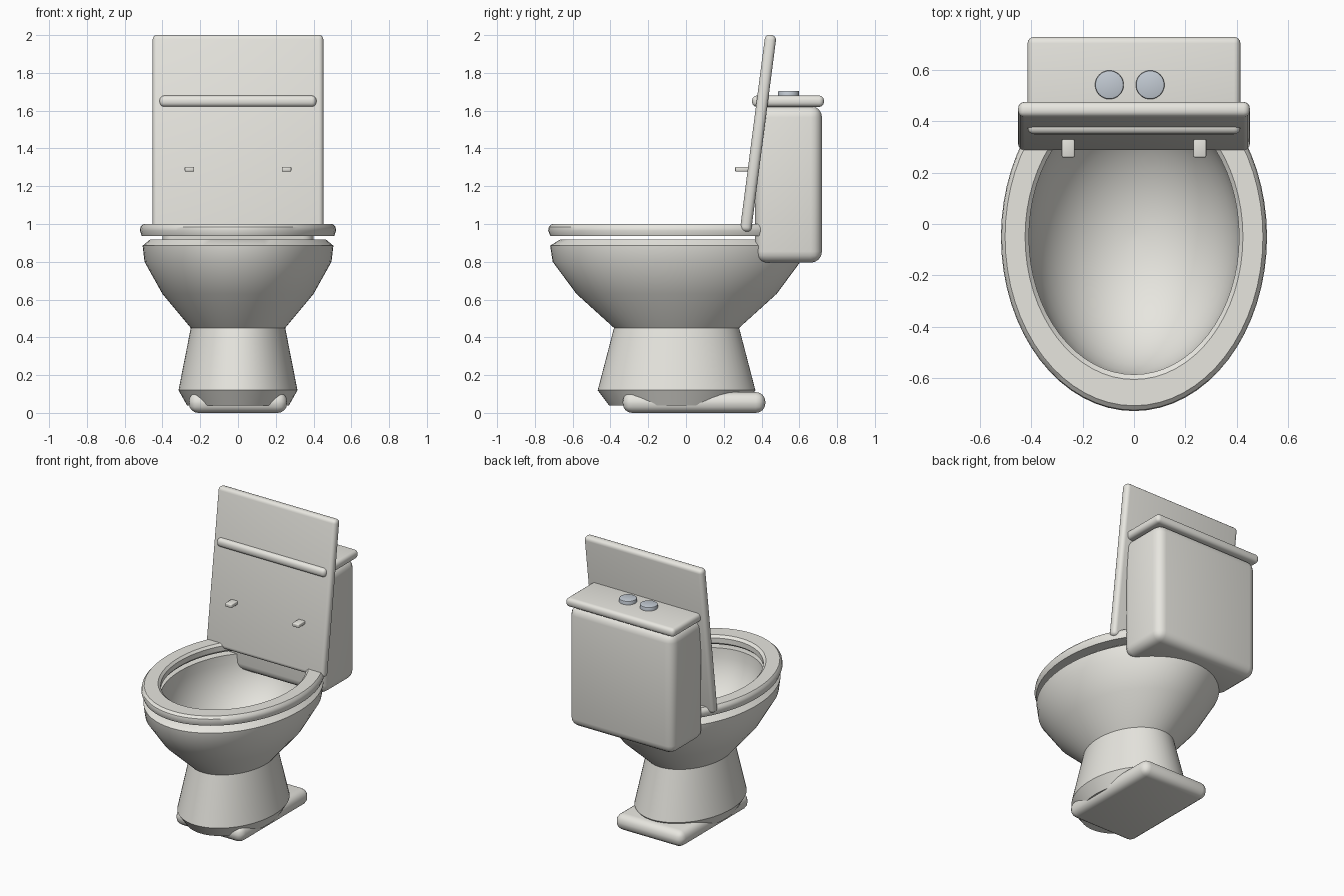
import bpy, bmesh, math
from mathutils import Matrix, Vector

if "Cube" in bpy.data.objects:
    bpy.data.objects.remove(bpy.data.objects["Cube"])


def material(name, rgb):
    m = bpy.data.materials.new(name)
    m.diffuse_color = (*rgb, 1)
    m.use_nodes = True
    m.node_tree.nodes["Principled BSDF"].inputs["Base Color"].default_value = m.diffuse_color
    return m


CERAMIC = material("ceramic", (0.80, 0.79, 0.74))
METAL = material("metal", (0.55, 0.60, 0.66))


def finish(name, bm, mat, angle=35):
    bmesh.ops.recalc_face_normals(bm, faces=bm.faces)
    me = bpy.data.meshes.new(name)
    bm.to_mesh(me)
    bm.free()
    for p in me.polygons:
        p.use_smooth = True
    me.set_sharp_from_angle(angle=math.radians(angle))
    me.materials.append(mat)
    ob = bpy.data.objects.new(name, me)
    bpy.context.collection.objects.link(ob)
    return ob


def box(name, lo, hi, bevel, segs=4, tilt=0):
    lo, hi = Vector(lo), Vector(hi)
    bm = bmesh.new()
    bmesh.ops.create_cube(bm, size=1)
    bmesh.ops.scale(bm, vec=hi - lo, verts=bm.verts)
    bmesh.ops.bevel(bm, geom=bm.edges[:], offset=bevel, segments=segs,
                    profile=0.5, affect='EDGES')
    bm.transform(Matrix.Translation((lo + hi) / 2) @ Matrix.Rotation(tilt, 4, 'X'))
    return finish(name, bm, CERAMIC, 50)


def oval_loft(name, profile, stretch, cy=-0.05, closed=False, n=64):
    """Skin (radius, z) profile points as ovals stretched along y."""
    bm = bmesh.new()
    rings = []
    for r, z in profile:
        rings.append([bm.verts.new((r * math.cos(2 * math.pi * i / n),
                                    cy + r * stretch * math.sin(2 * math.pi * i / n), z))
                      for i in range(n)])
    pairs = list(zip(rings, rings[1:]))
    if closed:
        pairs.append((rings[-1], rings[0]))
    for a, b in pairs:
        for i in range(n):
            j = (i + 1) % n
            bm.faces.new((a[i], a[j], b[j], b[i]))
    if not closed:
        bm.faces.new(rings[0])
        bm.faces.new(rings[-1])
    return finish(name, bm, CERAMIC)


# Bowl and pedestal: outer wall, rim, then rounded inner basin
outer = [(0.27, 0.04), (0.315, 0.12), (0.25, 0.45), (0.40, 0.63),
         (0.495, 0.80), (0.505, 0.885), (0.465, 0.918)]
basin = [(0.41 * math.cos(t), 0.915 - 0.45 * math.sin(t))
         for t in (math.radians(a) for a in range(0, 89, 8))]
oval_loft("bowl", outer + basin, 1.325)

# Seat ring
oval_loft("seat", [(0.41, 0.95), (0.42, 0.937), (0.51, 0.937), (0.519, 0.965),
                   (0.516, 0.985), (0.503, 1.0), (0.425, 1.0), (0.41, 0.985)],
          1.31, closed=True)

# Foot plate
box("foot_plate", (-0.26, -0.335, 0), (0.26, 0.42, 0.11), 0.05)

# Water tank and its cover
box("tank", (-0.40, 0.365, 0.795), (0.40, 0.72, 1.625), 0.06)
box("tank_cover", (-0.415, 0.35, 1.62), (0.415, 0.73, 1.68), 0.025)

# Raised seat lid leaning back
box("lid", (-0.452, 0.352, 0.955), (0.452, 0.412, 2.005), 0.025, tilt=-math.radians(7.4))

# Lid bumpers
for side, x in (("left", -0.257), ("right", 0.257)):
    box(f"lid_bumper_{side}", (x - 0.025, 0.26, 1.278), (x + 0.025, 0.35, 1.303), 0.005, 2)

# Flush buttons
for side, x in (("left", -0.096), ("right", 0.063)):
    bm = bmesh.new()
    bmesh.ops.create_cone(bm, cap_ends=True, segments=32, radius1=0.056,
                          radius2=0.056, depth=0.03)
    top = [e for e in bm.edges if all(v.co.z > 0 for v in e.verts)]
    bmesh.ops.bevel(bm, geom=top, offset=0.006, segments=2, profile=0.5, affect='EDGES')
    bm.transform(Matrix.Translation((x, 0.543, 1.69)))
    finish(f"flush_button_{side}", bm, METAL)
